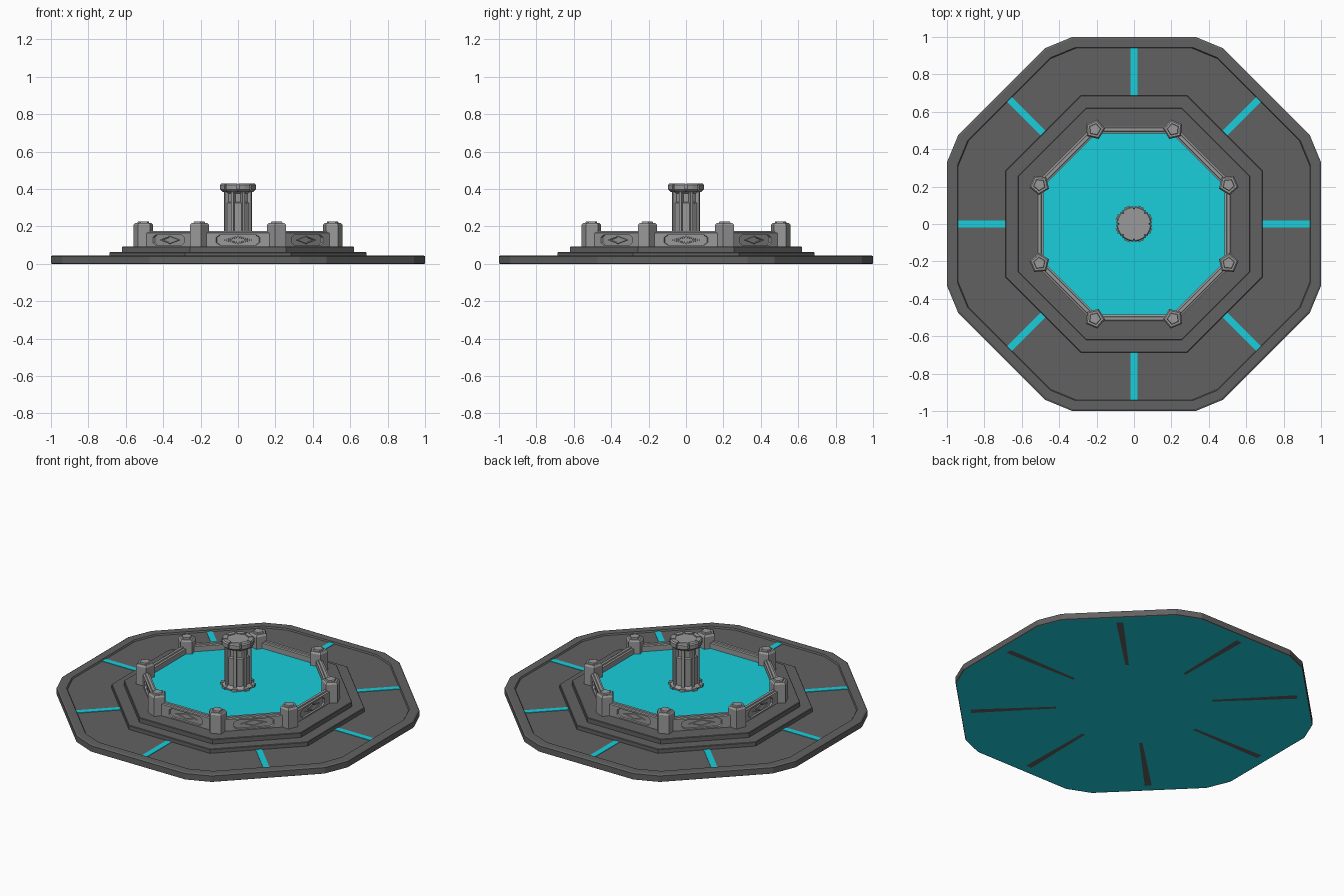
import bpy, bmesh
from math import pi, cos, sin, tan, radians
from mathutils import Matrix, Vector

if "Cube" in bpy.data.objects:
    bpy.data.objects.remove(bpy.data.objects["Cube"])


def material(name, rgb):
    m = bpy.data.materials.new(name)
    m.diffuse_color = (*rgb, 1)
    m.use_nodes = True
    m.node_tree.nodes["Principled BSDF"].inputs["Base Color"].default_value = m.diffuse_color
    return m


CYAN = material("water_cyan", (0.01, 0.62, 0.72))
DARK = material("dark_stone", (0.12, 0.12, 0.12))
LIGHT = material("light_stone", (0.32, 0.32, 0.32))


def finish(name, bm, mat=None, fix=True):
    if fix:
        bmesh.ops.recalc_face_normals(bm, faces=bm.faces)
    me = bpy.data.meshes.new(name)
    bm.to_mesh(me)
    bm.free()
    ob = bpy.data.objects.new(name, me)
    bpy.context.collection.objects.link(ob)
    if mat:
        me.materials.append(mat)
    return ob


def octagon(a):
    r = a / cos(pi / 8)
    return [(r * cos(pi / 8 + k * pi / 4), r * sin(pi / 8 + k * pi / 4)) for k in range(8)]


def cut_octagon(a):
    # octagon whose corners are chamfered
    t = 0.33 * a
    pts = []
    for k in range(8):
        c, s = cos(k * pi / 4), sin(k * pi / 4)
        pts += [(a * c + t * s, a * s - t * c), (a * c - t * s, a * s + t * c)]
    return pts


def polygon(n, turn=0):
    return lambda r: [(r * cos(turn + k * 2 * pi / n), r * sin(turn + k * 2 * pi / n)) for k in range(n)]


def sweep(bm, outline, profile, cap_start=False, cap_end=False, mat=Matrix()):
    # stack scaled outlines along a (size, height) profile
    loops = [[bm.verts.new(mat @ Vector((x, y, z))) for x, y in outline(s)] for s, z in profile]
    for a, b in zip(loops, loops[1:]):
        n = len(a)
        for i in range(n):
            bm.faces.new((a[i], a[(i + 1) % n], b[(i + 1) % n], b[i]))
    if cap_start:
        bm.faces.new(loops[0][::-1])
    if cap_end:
        bm.faces.new(loops[-1])


def box(bm, x0, x1, w, z0, z1, mat):
    size = Matrix.Diagonal((x1 - x0, w, z1 - z0, 1))
    bmesh.ops.create_cube(bm, size=1, matrix=mat @ Matrix.Translation(((x0 + x1) / 2, 0, (z0 + z1) / 2)) @ size)


def turns(offset=0):
    return [Matrix.Rotation(offset + k * pi / 4, 4, 'Z') for k in range(8)]


# plaza slab with raised rim
bm = bmesh.new()
sweep(bm, cut_octagon, [(0.995, 0), (1, 0.003), (1, 0.04), (0.99, 0.045), (0.945, 0.045), (0.94, 0.036)], cap_end=True)
finish("plaza_slab", bm, DARK, fix=False)

# cyan underside with tapered grey slots
bm = bmesh.new()
bm.faces.new([bm.verts.new((x, y, 0.002)) for x, y in cut_octagon(0.997)][::-1])
finish("plaza_underside", bm, CYAN, fix=False)
bm = bmesh.new()
for m in turns():
    quad = [(0.45, -0.01), (0.45, 0.01), (0.94, 0.02), (0.94, -0.02)]
    bm.faces.new([bm.verts.new(m @ Vector((x, y, 0))) for x, y in quad])
finish("underside_slots", bm, DARK, fix=False)

# glowing channels in the plaza floor
bm = bmesh.new()
for m in turns():
    box(bm, 0.68, 0.943, 0.036, 0.03, 0.039, m)
finish("water_channels", bm, CYAN)

# two octagonal steps
for name, a, z0, z1 in (("lower_step", 0.687, 0.034, 0.062), ("upper_step", 0.62, 0.06, 0.092)):
    bm = bmesh.new()
    sweep(bm, octagon, [(a, z0), (a, z1 - 0.003), (a - 0.003, z1)], cap_end=True)
    finish(name, bm, DARK, fix=False)

# basin wall: coping and inner face
bm = bmesh.new()
sweep(bm, octagon, [(0.525, 0.165), (0.515, 0.168), (0.513, 0.175), (0.497, 0.175), (0.495, 0.168),
                    (0.485, 0.165), (0.485, 0.09)])
finish("basin_coping", bm, LIGHT, fix=False)

# outer wall panels with a recess and a diamond relief
bm = bmesh.new()
hw = 0.525 * tan(pi / 8)
outer = [(hw, -.0375), (hw, .0375), (.1, .0375), (-.1, .0375), (-hw, .0375), (-hw, -.0375), (-.1, -.0375), (.1, -.0375)]
inner = [(.117, -.014), (.117, .014), (.098, .028), (-.098, .028), (-.117, .014), (-.117, -.014), (-.098, -.028), (.098, -.028)]


def diamond(s):
    return [(s, 0), (0, s * 0.27), (-s, 0), (0, -s * 0.27)]


for m in turns():
    place = m @ Matrix(((0, 0, 1, 0), (1, 0, 0, 0), (0, 1, 0, 0.1275), (0, 0, 0, 1)))
    shapes = {0: outer, 1: inner, 2: [(x * .97, y * .93) for x, y in inner]}
    sweep(bm, lambda s: shapes[s], [(0, 0.525), (1, 0.525), (2, 0.515)], cap_end=True, mat=place)
    sweep(bm, diamond, [(0.078, 0.514), (0.074, 0.521), (0.055, 0.521), (0.05, 0.516)], cap_end=True, mat=place)
finish("basin_panels", bm, LIGHT, fix=False)

# pool water
bm = bmesh.new()
sweep(bm, octagon, [(0.488, 0.09), (0.488, 0.132)], cap_end=True)
finish("pool_water", bm, CYAN, fix=False)

# five-sided corner posts
bm = bmesh.new()
for m in turns(pi / 8):
    sweep(bm, polygon(5, pi), [(0.055, 0.09), (0.055, 0.208), (0.046, 0.219), (0.033, 0.219), (0.03, 0.227)],
          cap_end=True, mat=m @ Matrix.Translation((0.547, 0, 0)))
finish("corner_posts", bm, LIGHT, fix=False)

# central column core with foot and cap
bm = bmesh.new()
sweep(bm, octagon, [(0.09, 0.125), (0.09, 0.14), (0.066, 0.152), (0.066, 0.325), (0.056, 0.33), (0.056, 0.375),
                    (0.068, 0.385), (0.08, 0.4), (0.08, 0.425), (0.074, 0.425)], cap_end=True)
finish("column_core", bm, LIGHT, fix=False)

# column ribs, their feet and the crown blocks
bm = bmesh.new()
for m in turns(pi / 8):
    box(bm, 0.05, 0.079, 0.016, 0.13, 0.395, m)
    box(bm, 0.06, 0.1, 0.03, 0.125, 0.147, m)
    sweep(bm, lambda s: [(0.06, -0.02), (s, -0.032), (s + 0.004, 0), (s, 0.032), (0.06, 0.02)],
          [(0.076, 0.385), (0.09, 0.398), (0.09, 0.422), (0.084, 0.43)], True, True, m)
finish("column_ribs", bm, LIGHT)

# thin band across the column windows
bm = bmesh.new()
sweep(bm, octagon, [(0.06, 0.385), (0.072, 0.385), (0.072, 0.392), (0.06, 0.392)])
finish("column_band", bm, LIGHT, fix=False)
